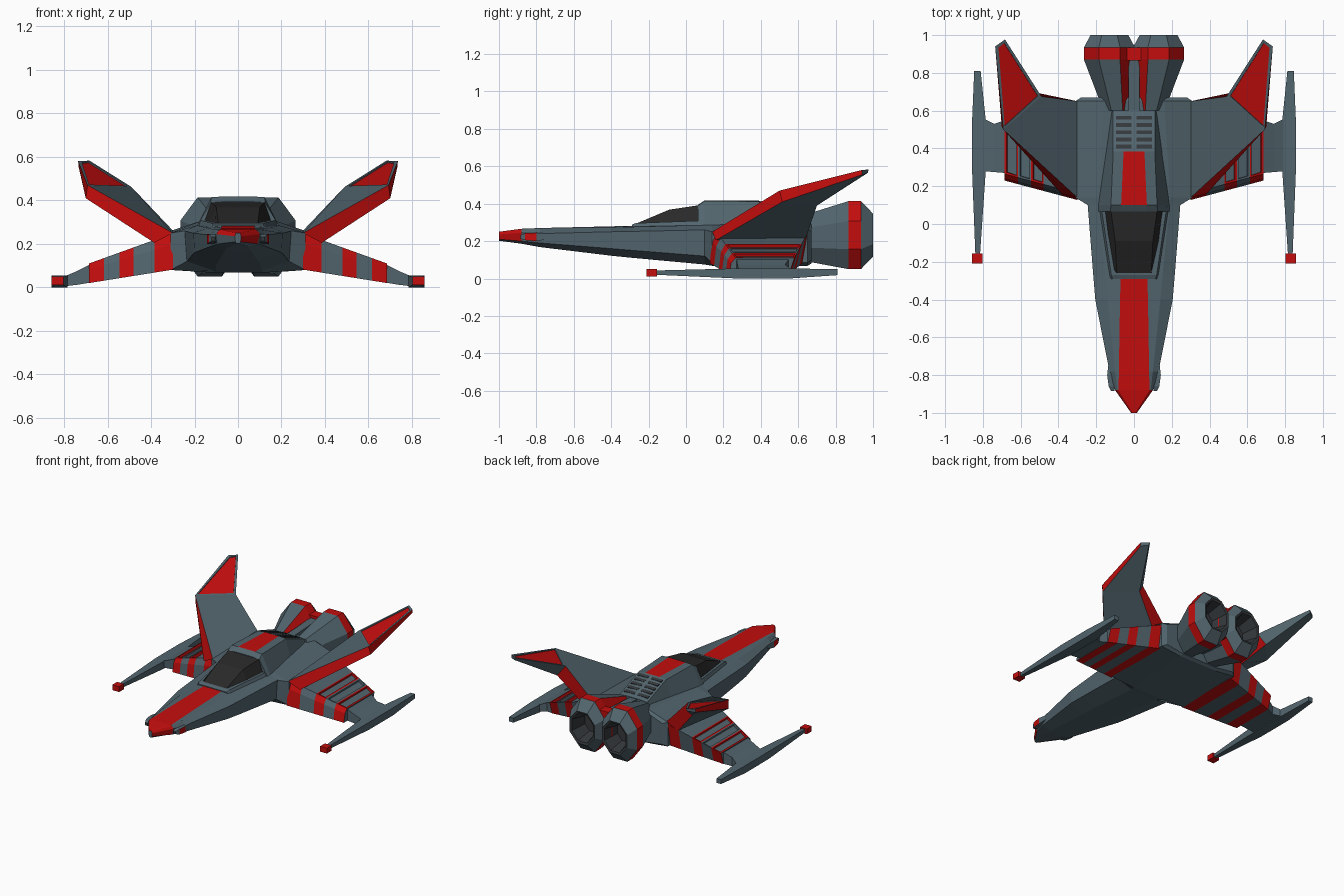
import bpy, bmesh, math

if "Cube" in bpy.data.objects:
    bpy.data.objects.remove(bpy.data.objects["Cube"])

# Palette (order gives the material index)
MATS = []
for name, col in [("slate_grey", (0.085, 0.13, 0.155)), ("red", (0.55, 0.004, 0.004)),
                  ("black_glass", (0.022, 0.022, 0.022)), ("dark_grey", (0.035, 0.04, 0.045))]:
    m = bpy.data.materials.new(name)
    m.diffuse_color = (*col, 1)
    m.use_nodes = True
    m.node_tree.nodes["Principled BSDF"].inputs["Base Color"].default_value = m.diffuse_color
    MATS.append(m)
GREY, RED, GLASS, DARK = range(4)


def loft(name, rings, paint=GREY, mirror=False, inset=None):
    """Skin rings of points; paint is an index or a rule(ring, side), ring -1/-2 = caps.
    inset = (rule, thickness, depth, colour) sinks a panel into the chosen faces."""
    rule = paint if callable(paint) else (lambda i, j: paint)
    bm = bmesh.new()
    vs = [[bm.verts.new(p) for p in r] for r in rings]
    n = len(rings[0])
    sunk = []
    for i in range(len(vs) - 1):
        for j in range(n):
            k = (j + 1) % n
            f = bm.faces.new((vs[i][j], vs[i][k], vs[i + 1][k], vs[i + 1][j]))
            f.material_index = rule(i, j)
            if inset and inset[0](i, j):
                sunk.append(f)
    for r, tag in ((vs[0], -1), (vs[-1], -2)):
        bm.faces.new(r).material_index = rule(tag, 0)
    bmesh.ops.recalc_face_normals(bm, faces=bm.faces[:])
    if sunk:
        bmesh.ops.inset_individual(bm, faces=sunk, thickness=inset[1], depth=0)
        bmesh.ops.inset_individual(bm, faces=sunk, thickness=0.001, depth=inset[2])
        for f in sunk:
            f.material_index = inset[3]
    me = bpy.data.meshes.new(name)
    bm.to_mesh(me)
    bm.free()
    for m in MATS:
        me.materials.append(m)
    ob = bpy.data.objects.new(name, me)
    bpy.context.collection.objects.link(ob)
    if mirror:
        ob.modifiers.new("mirror", 'MIRROR')
    return ob


def sym(y, *half):
    """Symmetric cross-section at y from (x, z) points, top to bottom, on the +x side."""
    return [(x, y, z) for x, z in half] + [(-x, y, z) for x, z in reversed(half)]


def rect(y, x0, x1, z0, z1):
    return [(x0, y, z0), (x1, y, z0), (x1, y, z1), (x0, y, z1)]


# Fuselage: side 9 is the flat top strip, painted as the nose stripe
hull = [
    sym(-1.0, (.006, .25), (.01, .248), (.015, .235), (.012, .21), (.008, .202)),
    sym(-.88, (.082, .266), (.088, .262), (.10, .245), (.09, .20), (.05, .186)),
    sym(-.78, (.080, .270), (.10, .266), (.13, .24), (.122, .19), (.06, .168)),
    sym(-.40, (.074, .279), (.14, .272), (.205, .25), (.20, .16), (.09, .122)),
    sym(-.28, (.070, .282), (.15, .276), (.215, .252), (.21, .15), (.10, .11)),
    sym(.10, (.07, .29), (.19, .285), (.245, .26), (.235, .12), (.105, .075)),
    sym(.14, (.07, .29), (.19, .285), (.31, .25), (.31, .08), (.12, .068)),
    sym(.65, (.07, .32), (.16, .31), (.31, .26), (.31, .085), (.15, .068)),
    sym(.67, (.07, .31), (.15, .30), (.28, .25), (.28, .10), (.14, .08)),
]
loft("fuselage", hull, lambda i, j: RED if (i == 0 and j in (0, 1, 8, 9, 7, 2)) or
     (0 < i < 4 and j == 9) else GREY)

# Cockpit sill, canopy glass and the raised spine behind it
loft("canopy_sill", [sym(-.29, (.115, .287), (.13, .265)), sym(-.27, (.12, .296), (.135, .265)),
                     sym(.10, (.175, .31), (.195, .265))])
loft("canopy_glass", [sym(-.28, (.09, .288), (.105, .28)), sym(-.09, (.10, .368), (.14, .28)),
                      sym(.09, (.125, .395), (.165, .28))], GLASS)
loft("spine", [sym(.065, (.06, .395), (.125, .39), (.19, .28)),
               sym(.10, (.068, .418), (.122, .415), (.19, .28)),
               sym(.385, (.055, .418), (.11, .412), (.15, .29)),
               sym(.60, (.05, .335), (.11, .33), (.125, .29))],
     lambda i, j: RED if i == 1 and j == 5 else GREY)


# Louvres on the sloping rear deck
def deck(y):
    return .418 - (y - .385) * .386


for row in range(5):
    y = .40 + row * .038
    loft(f"deck_louvre_{row + 1}", [rect(v, .012, .095, deck(v) - .01, deck(v) + .002)
                                    for v in (y, y + .02)], DARK, True)

# Nose guns
loft("nose_gun", [rect(-.885, .105, .122, .213, .232), rect(-.86, .10, .134, .205, .242),
                  rect(-.80, .10, .142, .20, .245), rect(-.74, .10, .135, .21, .24)],
     lambda i, j: DARK if i == -1 else RED if i == 1 and j == 1 else GREY, True)


# Lower wings: bands along x carry the stripes, sunken bays on the outer top
def wing_section(x, cut=0):
    t = (x - .31) / .375
    front, back = .13 + .10 * t, .65 - .07 * t
    top, low = .245 - .135 * t, .08 - .06 * t
    return [(x, front, low), (x, front + .012, low + (top - low) * .7), (x, front + .035, top),
            (x, back, top), (x, back - .03, low)]


loft("wing", [wing_section(x) for x in (.30, .385, .48, .545, .615, .685)],
     lambda i, j: RED if i in (0, 2, 4) else GREY, True,
     (lambda i, j: j == 2 and i >= 2, .014, -.016, GREY))


# Wing-tip pylons and cannons
def pylon(x, y0, y1, z0, z1):
    return [(x, y0, z0), (x, y0, z1), (x, y1, z1), (x, y1, z0)]


loft("pylon", [pylon(.68, .27, .55, .022, .105), pylon(.74, .275, .53, .012, .075),
               pylon(.80, .28, .56, .005, .05)], GREY, True)
loft("cannon", [rect(-.16, .815, .84, .02, .043), rect(.28, .785, .857, 0, .054),
                rect(.55, .785, .857, 0, .054), rect(.81, .812, .846, .018, .05)], GREY, True)
loft("cannon_tip", [rect(-.21, .803, .857, .012, .05), rect(-.155, .803, .857, .012, .05)],
     RED, True)

# Upper fins: root, kink and tip sections; red leading edge and sunken red tip panel
fin = [
    [(.30, .14, .25), (.30, .65, .262), (.385, .64, .215), (.385, .16, .205)],
    [(.692, .50, .47), (.49, .675, .462), (.54, .70, .39), (.70, .515, .41)],
    [(.735, .94, .58), (.683, .977, .583), (.688, .972, .565), (.733, .942, .555)],
]
loft("fin", fin, lambda i, j: RED if j == 3 or (i == 0 and j == 1) else GREY, True,
     (lambda i, j: i == 1 and j == 0, .02, -.006, RED))


# Twin engines: octagonal rings, red band, dark hollow nozzle
def octagon(y, cx, rx, rz, cz=.232):
    k = 1 / math.cos(math.pi / 8)
    return [(cx + rx * k * math.cos(math.pi * (2 * a + 1) / 8), y,
             cz + rz * k * math.sin(math.pi * (2 * a + 1) / 8)) for a in range(8)]


def engine_paint(i, j):
    if i in (3, 4, -2):
        return DARK
    return RED if i == 1 or (i == 0 and j == 2) else GREY


loft("engine", [octagon(.60, .09, .072, .115, .215), octagon(.87, .13, .135, .182),
                octagon(.935, .13, .135, .182), octagon(1.0, .13, .10, .115),
                octagon(.995, .13, .085, .10), octagon(.88, .13, .06, .07)],
     engine_paint, True)
loft("engine_bridge", [rect(.58, -.028, .028, .15, .33), rect(.865, -.028, .028, .12, .345)])
loft("engine_band_bridge", [rect(.865, -.06, .06, .14, .365), rect(.935, -.06, .06, .14, .365)],
     RED)
